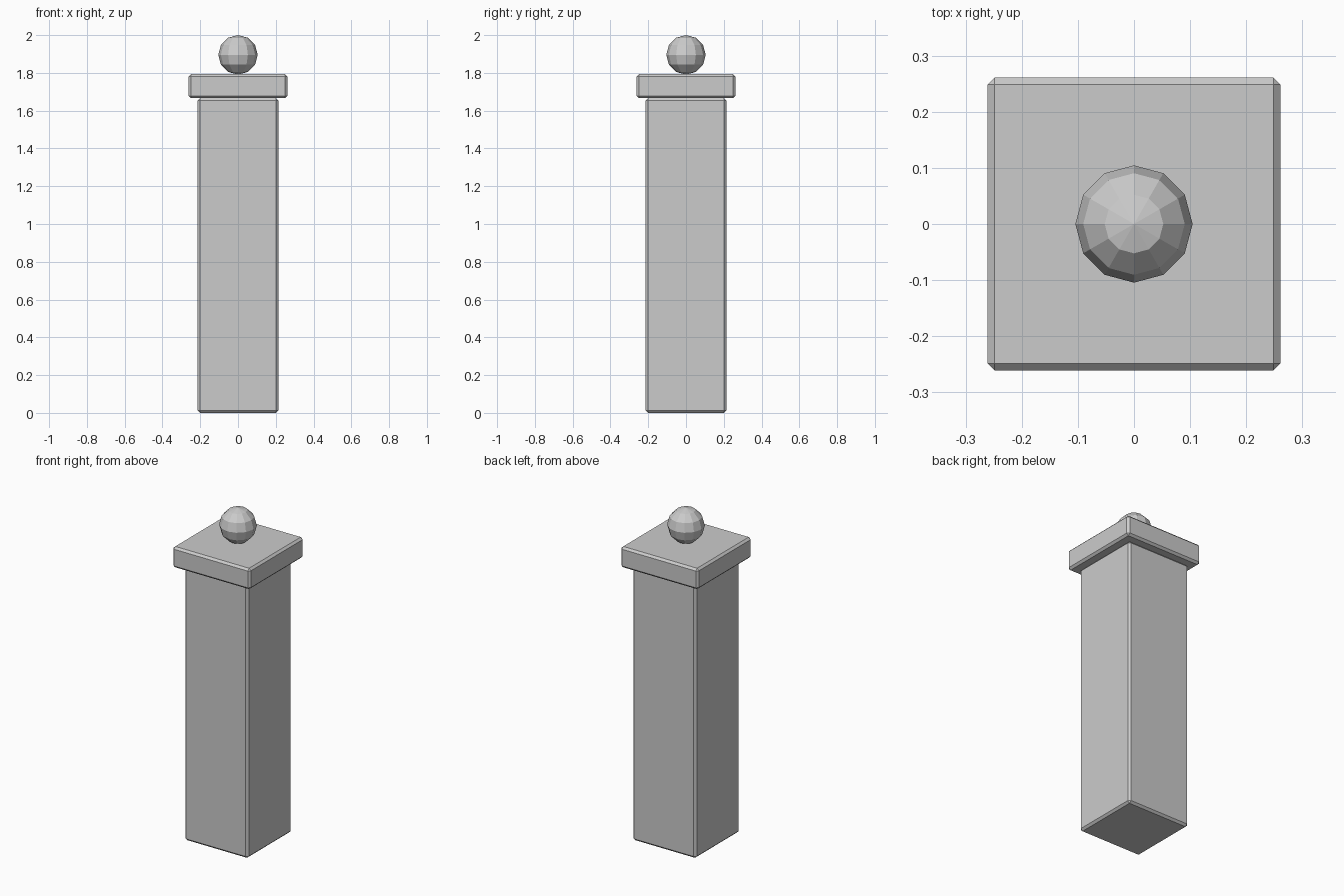
import bpy

if "Cube" in bpy.data.objects:
    bpy.data.objects.remove(bpy.data.objects["Cube"])


def bevelled_box(name, half, z0, z1, bevel):
    bpy.ops.mesh.primitive_cube_add(size=1, location=(0, 0, (z0 + z1) / 2))
    ob = bpy.context.object
    ob.name = name
    ob.scale = (2 * half, 2 * half, z1 - z0)
    bpy.ops.object.transform_apply(location=False, rotation=False, scale=True)
    mod = ob.modifiers.new("chamfer", 'BEVEL')
    mod.width = bevel
    mod.segments = 1
    return ob


# Square shaft and overhanging cap slab, both with a small chamfer
bevelled_box("post_shaft", 0.214, 0.0, 1.666, 0.0125)
bevelled_box("post_cap", 0.261, 1.666, 1.793, 0.0125)

# Low-poly ball finial resting on the cap
R = 0.1045
bpy.ops.mesh.primitive_uv_sphere_add(segments=12, ring_count=6, radius=R,
                                     location=(0, 0, 2.0 - R))
bpy.context.object.name = "ball_finial"
